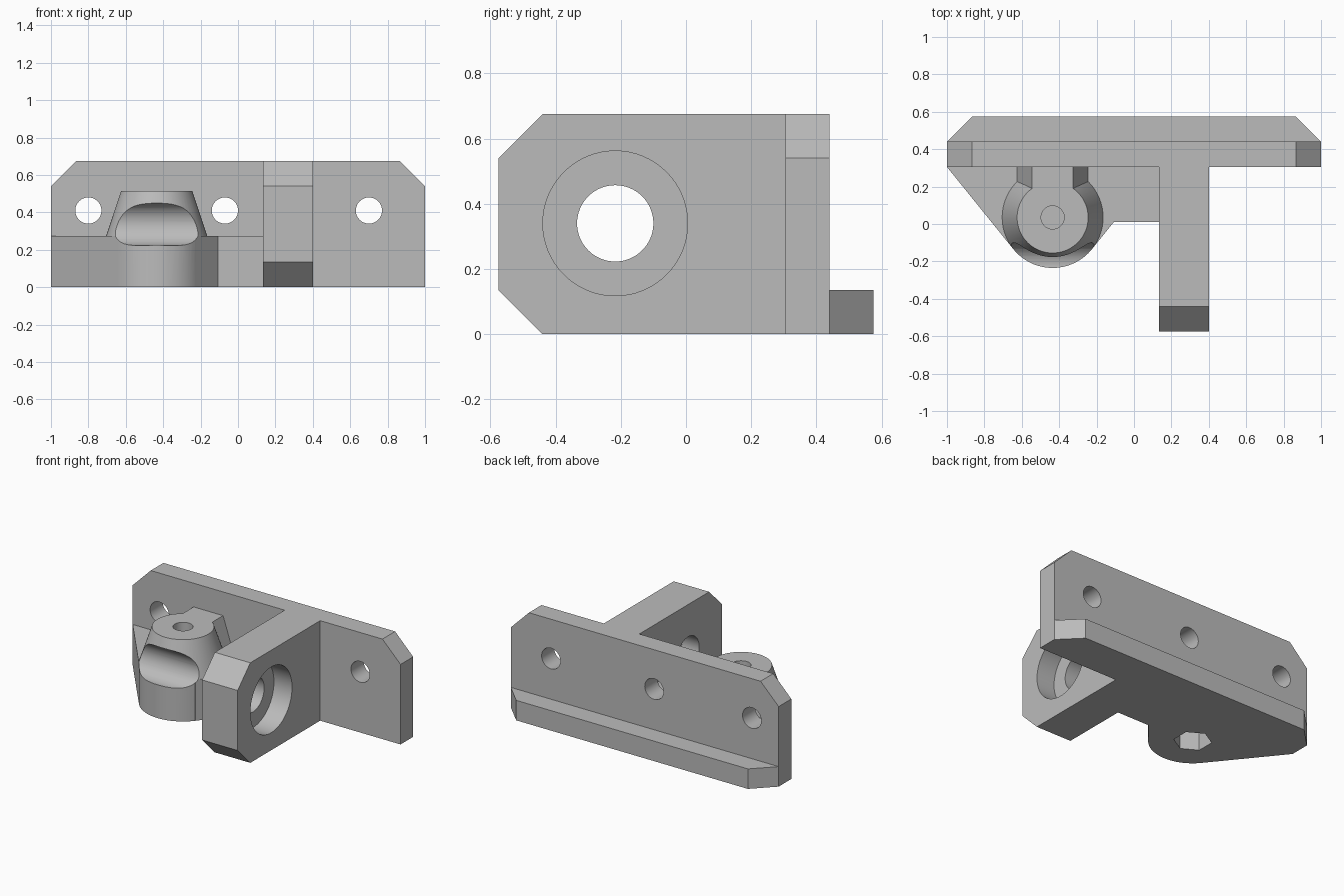
import bpy
from math import cos, sin, pi, radians
from mathutils import Vector

old = bpy.data.objects.get("Cube")
if old:
    bpy.data.objects.remove(old, do_unlink=True)

grey = bpy.data.materials.new("plain grey")
grey.use_nodes = True
colour = (0.5, 0.5, 0.5, 1)
grey.diffuse_color = colour
grey.node_tree.nodes["Principled BSDF"].inputs["Base Color"].default_value = colour


def loft(name, rings):
    """Closed solid through rings of equal point count."""
    n = len(rings[0])
    verts = [p for ring in rings for p in ring]
    faces = [tuple(range(n))[::-1], tuple(range(len(verts) - n, len(verts)))]
    for k in range(len(rings) - 1):
        for i in range(n):
            a, b = k * n + i, k * n + (i + 1) % n
            faces.append((a, b, b + n, a + n))
    mesh = bpy.data.meshes.new(name)
    mesh.from_pydata(verts, [], faces)
    mesh.materials.append(grey)
    obj = bpy.data.objects.new(name, mesh)
    bpy.context.collection.objects.link(obj)
    return obj


def prism(name, profile, axis, lo, hi):
    """Extrude a 2D profile along x (y,z), y (z,x) or z (x,y)."""
    def place(p, h):
        a, b = p
        return {"x": (h, a, b), "y": (b, h, a), "z": (a, b, h)}[axis]
    return loft(name, [[place(p, h) for p in profile] for h in (lo, hi)])


def circle(centre, radius, sides=64, turn=0.0):
    return [(centre[0] + radius * cos(turn + 2 * pi * i / sides),
             centre[1] + radius * sin(turn + 2 * pi * i / sides)) for i in range(sides)]


def combine(target, tool, operation):
    tool.hide_render = True
    mod = target.modifiers.new(tool.name, "BOOLEAN")
    mod.operation, mod.solver, mod.object = operation, "EXACT", tool
    bpy.context.view_layer.objects.active = target
    bpy.ops.object.modifier_apply(modifier=mod.name)
    bpy.data.objects.remove(tool, do_unlink=True)


C = 0.135                      # chamfer and wall thickness
H = 0.675                      # full height
FRONT, BACK = 0.305, 0.44      # wall faces
BOSS = Vector((-0.435, 0.035))
ROD = (-0.217, 0.34)           # rod axis in y, z
R, TOP_R, STEP, TOP = 0.27, 0.19, 0.275, 0.515

# Back wall with chamfered top corners
bracket = prism("bracket", [(0, -1), (0, 1), (H - C, 1), (H, 1 - C), (H, C - 1), (H - C, -1)],
                "y", FRONT, BACK)

# Foot lip along the back, with chamfered ends
lip = prism("lip", [(-1, BACK - 0.05), (1, BACK - 0.05), (1, BACK), (1 - C, BACK + C),
                    (C - 1, BACK + C), (-1, BACK)], "z", 0, C)

# Arm with chamfered front corners
arm = prism("arm", [(-0.575 + C, 0), (FRONT + 0.05, 0), (FRONT + 0.05, H), (-0.575 + C, H),
                    (-0.575, H - C), (-0.575, C)], "x", 0.135, 0.40)

# Low web, tangent to the boss on both sides
reach = BOSS.x + 1
slope = 2 * radians(25.54)
touch = Vector((R * sin(slope), -R * cos(slope)))
web = prism("web", [(-1, FRONT + 0.05), (-1, FRONT), (BOSS.x - touch.x, BOSS.y + touch.y),
                    (BOSS.x + touch.x, BOSS.y + touch.y), (BOSS.x + reach, FRONT),
                    (BOSS.x + reach, FRONT + 0.05)], "z", 0, STEP)
filler = prism("filler", [(-0.2, 0.01), (0.2, 0.01), (0.2, FRONT + 0.05), (-0.2, FRONT + 0.05)],
               "z", 0, STEP)

# Round boss tapering to the top
boss = loft("boss", [[(x, y, z) for x, y in circle(BOSS, r)]
                     for r, z in ((R, 0), (R, STEP), (TOP_R, TOP))])

# Sloped neck joining the boss to the wall
neck = prism("neck", [(STEP - 0.05, BOSS.x - TOP_R), (STEP - 0.05, BOSS.x + TOP_R),
                      (STEP, BOSS.x + TOP_R), (TOP, BOSS.x + 0.11),
                      (TOP, BOSS.x - 0.11), (STEP, BOSS.x - TOP_R)], "y", BOSS.y, FRONT + 0.05)

for part in (lip, arm, web, filler, boss, neck):
    combine(bracket, part, "UNION")

# Rod bore, which also scoops the boss, and the wide bearing seat
cutters = [prism("rod_bore", circle(ROD, 0.117), "x", -1.2, 0.6),
           prism("bearing_seat", circle(ROD, 0.222), "x", 0.40 - C, 0.6)]
# Screw holes through the wall
for x in (-0.8, -0.07, 0.7):
    cutters.append(prism("wall_hole", circle((0.41, x), 0.07, 48), "y", 0.2, 0.7))
# Hexagonal nut pocket below and screw hole above a thin bridge
cutters.append(prism("nut_pocket", circle(BOSS, 0.117, 6, pi / 6), "z", -0.1, 0.135))
cutters.append(prism("boss_hole", circle(BOSS, 0.062, 48), "z", 0.15, 0.7))
for cutter in cutters:
    combine(bracket, cutter, "DIFFERENCE")

# Smooth round surfaces, sharp edges
bpy.ops.object.select_all(action="DESELECT")
bracket.select_set(True)
bpy.context.view_layer.objects.active = bracket
bpy.ops.object.shade_smooth_by_angle(angle=radians(30))
